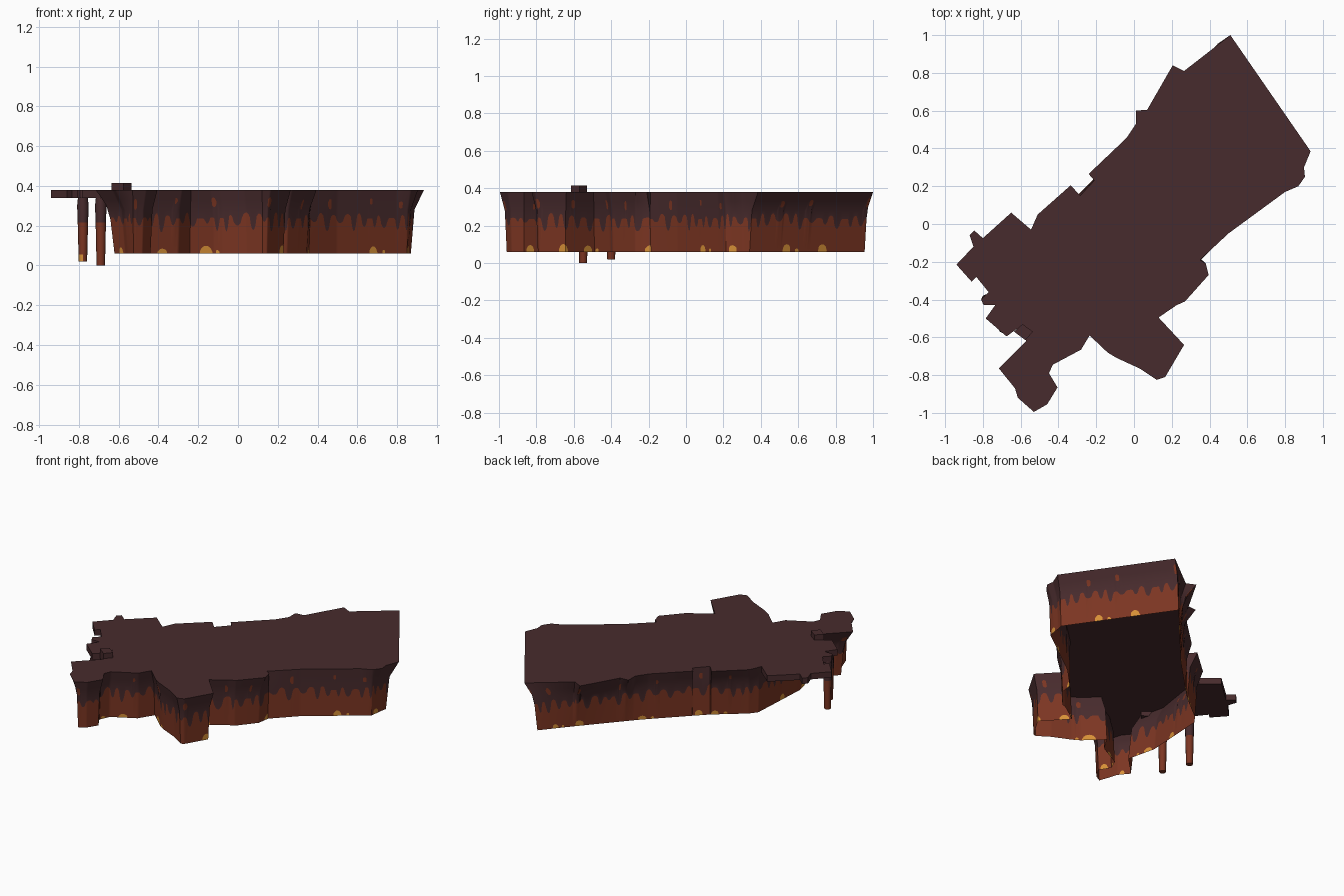
import bpy, bmesh, math, random
from mathutils import Vector

if "Cube" in bpy.data.objects:
    bpy.data.objects.remove(bpy.data.objects["Cube"])

random.seed(4)
TOP, BASE, LEDGE = 0.38, 0.06, 0.34


def material(name, rgb):
    m = bpy.data.materials.new(name)
    m.diffuse_color = (*rgb, 1)
    m.use_nodes = True
    m.node_tree.nodes["Principled BSDF"].inputs["Base Color"].default_value = m.diffuse_color
    return m


MATS = [material("dark_umber", (0.064, 0.024, 0.026)),
        material("rust_red", (0.200, 0.036, 0.016)),
        material("ochre", (0.68, 0.28, 0.038))]


def finish(name, bm, angle=42):
    me = bpy.data.meshes.new(name)
    bm.to_mesh(me)
    bm.free()
    ob = bpy.data.objects.new(name, me)
    bpy.context.collection.objects.link(ob)
    for m in MATS:
        me.materials.append(m)
    bpy.ops.object.select_all(action='DESELECT')
    ob.select_set(True)
    bpy.context.view_layer.objects.active = ob
    bpy.ops.object.shade_smooth_by_angle(angle=math.radians(angle))
    return ob


# Plan of the main rock body, clockwise from the back corner
PLAN = [(.51, 1), (.935, .385), (.90, .30), (.905, .25), (.87, .20), (.80, .17),
        (.50, -.05), (.35, -.19), (.38, -.21), (.395, -.27), (.27, -.41),
        (.225, -.43), (.13, -.495), (.265, -.64), (.165, -.81), (.12, -.825),
        (.03, -.765), (-.09, -.71), (-.14, -.68), (-.235, -.59), (-.28, -.665),
        (-.43, -.745), (-.45, -.79), (-.405, -.865), (-.46, -.955), (-.53, -.995),
        (-.615, -.92), (-.63, -.87), (-.715, -.765), (-.57, -.62), (-.61, -.45),
        (-.545, -.03), (-.51, .05), (-.335, .205), (-.285, .15), (-.21, .23),
        (-.24, .265), (-.04, .455), (.01, .53), (.01, .60), (.07, .605),
        (.205, .84), (.265, .81)]
# The foot of the two long sides runs straighter than the rim
BACK_FOOT = [(.45, .955), (.02, .47), (-.285, .165), (-.53, -.03)]
FRONT_FOOT = [(.868, .36), (.85, .215), (.49, -.05), (.345, -.20), (.345, -.27), (.23, -.41)]


def nearest(p, line):
    best = None
    for a, b in zip(line, line[1:]):
        a, b = Vector(a), Vector(b)
        t = min(1, max(0, (p - a).dot(b - a) / (b - a).length_squared))
        q = a.lerp(b, t)
        if best is None or (q - p).length < (best - p).length:
            best = q
    return best


def foot_points(pts):
    """Foot of the wall below each corner of an anticlockwise rim."""
    out, n = [], len(pts)
    for i, p in enumerate(pts):
        idx = n - 1 - i                      # index in PLAN
        a = (p - pts[i - 1]).normalized()
        b = (pts[(i + 1) % n] - p).normalized()
        na, nb = Vector((-a.y, a.x)), Vector((-b.y, b.x))
        m = (na + nb).normalized()
        k = min(1.5, 1 / max(0.3, m.dot(na)))
        inset = .07 if p.x < -.55 else .03
        if idx < 2:
            out.append(p + Vector((-.066, -.045)))
        elif idx < 11:
            out.append(nearest(p, FRONT_FOOT))
        elif idx > 31:
            out.append(nearest(p, BACK_FOOT))
        else:
            out.append(p + m * k * inset)
    return out


def flare(z):
    """Share of the way in to the foot at a height: flared rim, steep below."""
    return .72 * (TOP - z) / .10 if z > .28 else .72 + .28 * (.28 - z) / .22


# Main body: open shell with fine wall columns so the painted drips can be cut in
corners = [Vector(p) for p in reversed(PLAN)]
feet = foot_points(corners)
cols, length = [], 0.0
for i, p in enumerate(corners):
    j = (i + 1) % len(corners)
    q = corners[j]
    n = max(1, math.ceil((q - p).length / .008))
    for k in range(n):
        t = k / n
        cols.append((p.lerp(q, t), feet[i].lerp(feet[j], t), length + t * (q - p).length))
    length += (q - p).length

# Drip tongues along the wall, ochre spots at the foot, rust islands near the rim
drips, s = [], 0.0
while s < length:
    w = random.uniform(.045, .10)
    drips.append((s, w, random.uniform(.03, .09), random.uniform(.0, .035)))
    s += w
spots = []
for i in range(18):
    c = length * (i + random.random() * .8) / 18
    spots.append((c, random.uniform(.024, .036), random.uniform(.024, .042)))
    if i % 2:
        spots.append((c + .065, .015, .018))
islands = [(length * (i + random.random() * .8) / 24, random.uniform(.010, .018),
            random.uniform(.015, .028), random.uniform(.300, .325)) for i in range(24)]


def drip_height(s):
    for a, w, d, up in drips:
        if a <= s < a + w:
            t = (s - a) / w
            if t < .5:                       # purple tongue hanging down
                return .235 - (d - .02) * math.sin(math.pi * t * 2) ** .6
            return .235 + up * math.sin(math.pi * (t * 2 - 1)) ** .6
    return .235


def bump(s, shapes):
    """Half-height of the round patch crossing this column, and the patch."""
    for sh in shapes:
        if abs(s - sh[0]) < sh[1]:
            return sh[2] * (1 - ((s - sh[0]) / sh[1]) ** 2) ** .5, sh
    return 0, None


bm = bmesh.new()
rings, marks = [], []
for p, foot, s in cols:
    h, _ = bump(s, spots)
    g, isl = bump(s, islands)
    mid = isl[3] if isl else .305
    marks.append((h > 0, g > 0))
    zs = [BASE, BASE + max(h, .008), drip_height(s), mid - g if g else .28,
          mid + g if g else .33, TOP]
    zs[3] = max(zs[3], zs[2] + .004)
    rings.append([bm.verts.new((*p.lerp(foot, flare(z)), z)) for z in zs])
bm.faces.new([r[-1] for r in rings])
for i, r in enumerate(rings):
    j = (i + 1) % len(rings)
    spot, island = (marks[i][m] and marks[j][m] for m in (0, 1))
    tones = [2 if spot else 1, 1, 0, 1 if island else 0, 0]
    for k in range(5):
        f = bm.faces.new((r[k], rings[j][k], rings[j][k + 1], r[k + 1]))
        f.material_index = tones[k]
finish("rock_body", bm)


# Thin overhanging slabs
def slab(name, pts, z0, z1):
    bm = bmesh.new()
    lo = [bm.verts.new((x, y, z0)) for x, y in pts]
    hi = [bm.verts.new((x, y, z1)) for x, y in pts]
    bm.faces.new(hi)
    bm.faces.new(lo[::-1])
    for i in range(len(pts)):
        j = (i + 1) % len(pts)
        bm.faces.new((lo[i], lo[j], hi[j], hi[i]))
    bmesh.ops.recalc_face_normals(bm, faces=bm.faces)
    finish(name, bm)


slab("overhang_ledge",
     [(-.545, -.03), (-.65, .06), (-.80, -.075), (-.845, -.035), (-.87, -.06),
      (-.85, -.12), (-.94, -.215), (-.86, -.305), (-.835, -.28), (-.77, -.36),
      (-.81, -.40), (-.795, -.43), (-.735, -.43), (-.785, -.50), (-.675, -.595),
      (-.62, -.555), (-.575, -.60), (-.61, -.45)], LEDGE, TOP)
slab("top_block", [(-.635, -.57), (-.59, -.53), (-.535, -.57), (-.575, -.615)], .35, .415)


# Tapered support posts
def post(name, x, y, foot, tip):
    bm = bmesh.new()
    levels = [(foot, .021), (foot + .035, .022), (.215, .026), (.30, .029), (LEDGE + .01, .024)]
    rings = [[bm.verts.new((x + r * math.cos(a * math.tau / 8), y + r * math.sin(a * math.tau / 8), z))
              for a in range(8)] for z, r in levels]
    bm.faces.new(rings[0][::-1]).material_index = 1
    for k in range(4):
        for a in range(8):
            b = (a + 1) % 8
            f = bm.faces.new((rings[k][a], rings[k][b], rings[k + 1][b], rings[k + 1][a]))
            f.material_index = 0 if k > 1 else (2 if k == 0 and tip and a in (4, 5) else 1)
    finish(name, bm, 50)


post("post_back", -.78, -.40, .02, True)
post("post_front", -.69, -.55, 0, False)
